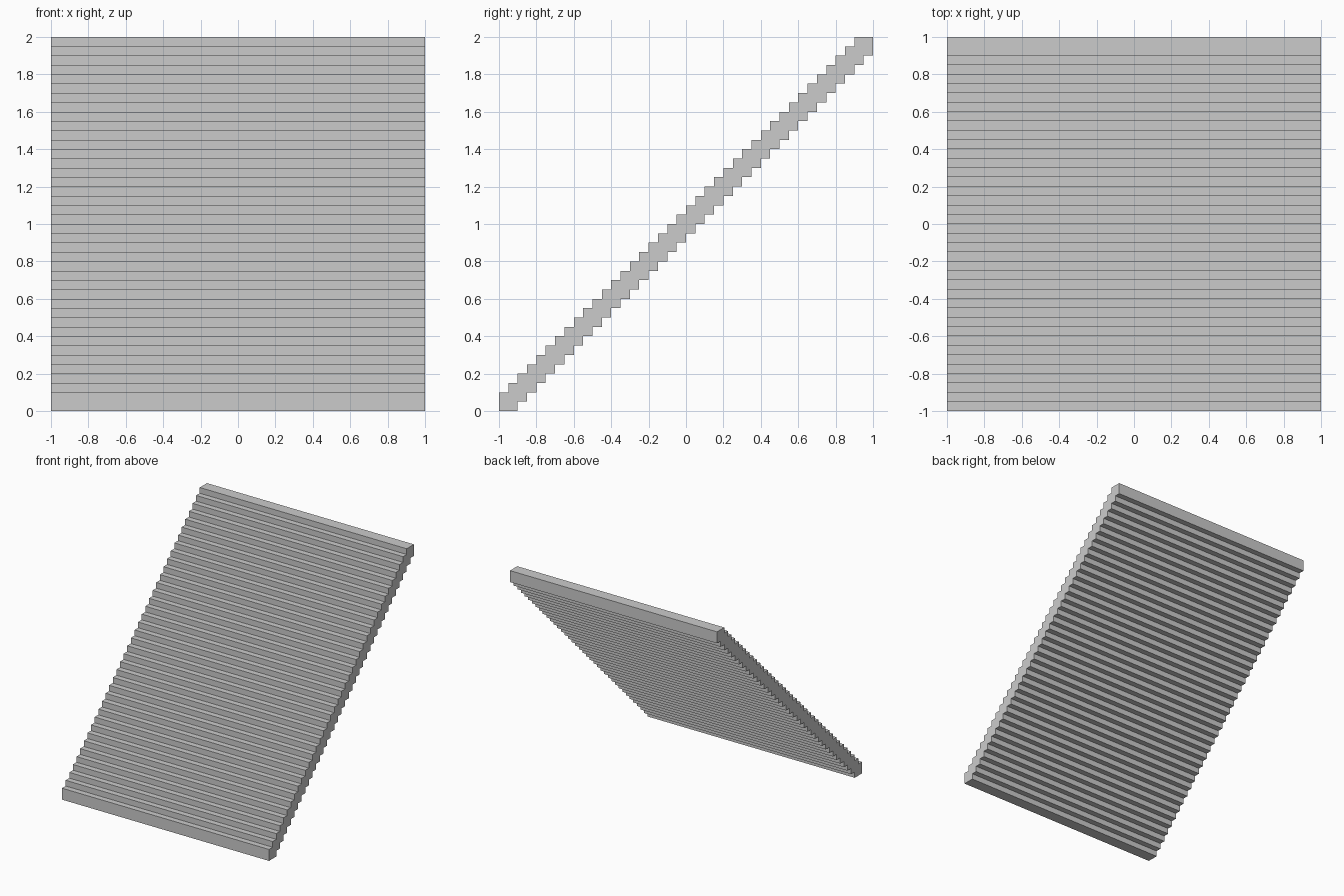
import bpy
import bmesh

if "Cube" in bpy.data.objects:
    bpy.data.objects.remove(bpy.data.objects["Cube"])

STEPS = 39      # overlapping square treads
RISE = 0.05     # step in y and z
SIZE = 0.10     # square tread section

# Stepped side profile (y, z): up the top side, back down the underside
upper, lower = [], []
for k in range(STEPS):
    y, z = -1 + RISE * k, RISE * k
    upper += [(y, z + (SIZE - RISE if k else 0)), (y, z + SIZE)]
    lower += [(y + SIZE, z), (y + SIZE, z + (RISE if k < STEPS - 1 else SIZE))]
profile = upper + lower[::-1]

# Extrude the profile across the width
bm = bmesh.new()
face = bm.faces.new([bm.verts.new((-1, y, z)) for y, z in profile])
ext = bmesh.ops.extrude_face_region(bm, geom=[face], use_keep_orig=True)
moved = [v for v in ext["geom"] if isinstance(v, bmesh.types.BMVert)]
bmesh.ops.translate(bm, verts=moved, vec=(2, 0, 0))
bmesh.ops.recalc_face_normals(bm, faces=bm.faces)

mesh = bpy.data.meshes.new("stair_ramp")
bm.to_mesh(mesh)
bm.free()
stairs = bpy.data.objects.new("stair_ramp", mesh)
bpy.context.collection.objects.link(stairs)
